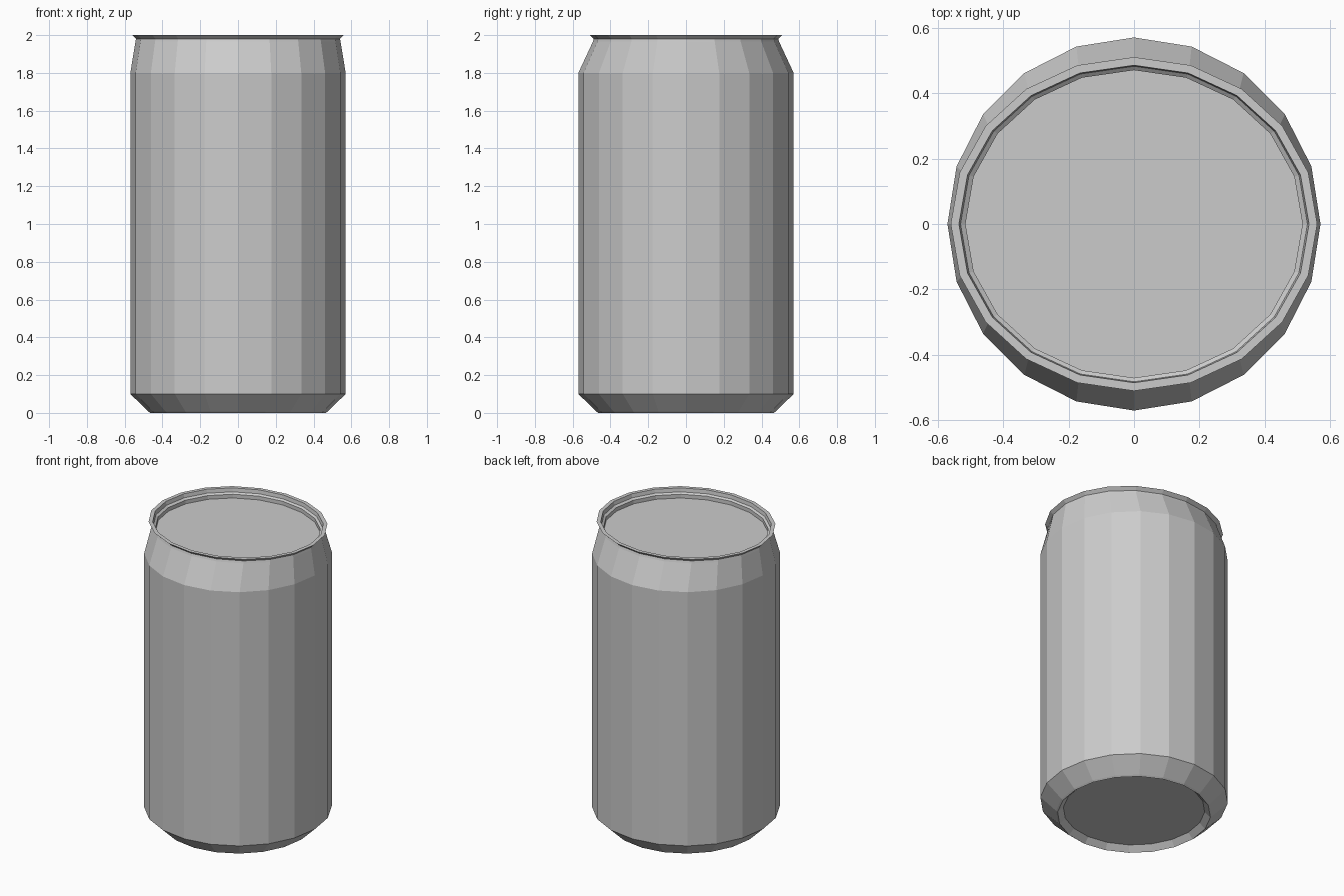
import bpy, bmesh, math

if "Cube" in bpy.data.objects:
    bpy.data.objects.remove(bpy.data.objects["Cube"])

SIDES = 20

def lathe(name, profile):
    """Sweep (x radius, y radius, z) rings into a closed faceted shell."""
    bm = bmesh.new()
    rings = []
    for rx, ry, z in profile:
        rings.append([bm.verts.new((rx * math.cos(2 * math.pi * i / SIDES),
                                    ry * math.sin(2 * math.pi * i / SIDES), z))
                      for i in range(SIDES)])
    for a, b in zip(rings, rings[1:]):
        for i in range(SIDES):
            j = (i + 1) % SIDES
            bm.faces.new((a[i], a[j], b[j], b[i]))
    bm.faces.new(rings[0][::-1])
    bm.faces.new(rings[-1])
    bmesh.ops.recalc_face_normals(bm, faces=bm.faces)
    mesh = bpy.data.meshes.new(name)
    bm.to_mesh(mesh)
    bm.free()
    obj = bpy.data.objects.new(name, mesh)
    bpy.context.collection.objects.link(obj)
    return obj

# Can: recessed base, straight wall, oval shoulder, flared rim and sunken lid
lathe("can_body", [
    (0.43, 0.43, 0.035),    # recessed base disc
    (0.465, 0.465, 0.0),    # foot ring
    (0.475, 0.475, 0.008),
    (0.57, 0.57, 0.10),     # lower wall edge
    (0.57, 0.57, 1.80),     # upper wall edge
    (0.543, 0.493, 1.965),  # shoulder top
    (0.54, 0.488, 1.98),    # neck
    (0.56, 0.51, 2.0),      # rim outer edge
    (0.535, 0.485, 2.0),    # rim inner edge
    (0.53, 0.482, 1.975),
    (0.515, 0.47, 1.965),   # inner step
    (0.515, 0.47, 1.94),    # lid
])
